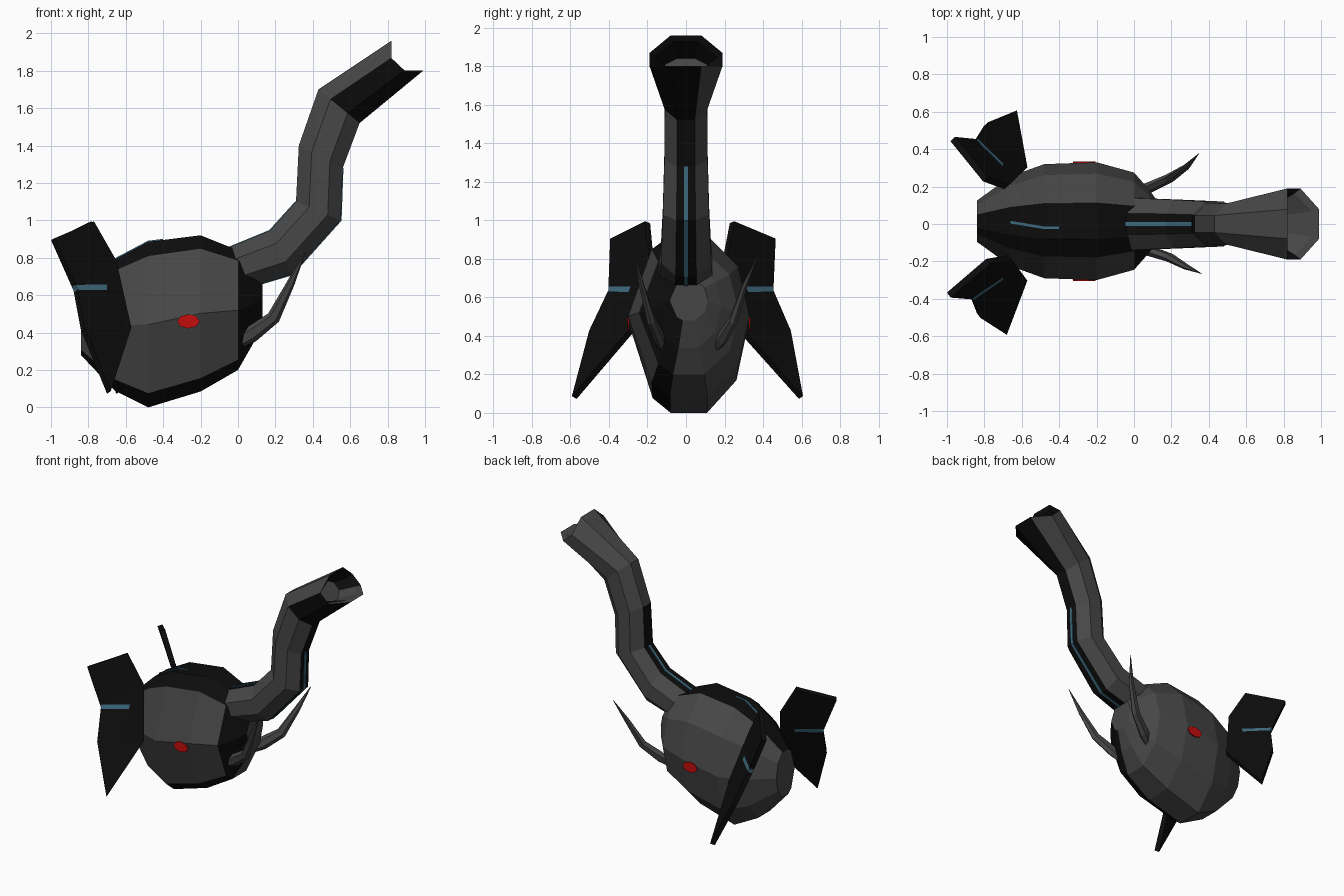
import bpy, bmesh, math
from mathutils import Vector, Matrix

if "Cube" in bpy.data.objects:
    bpy.data.objects.remove(bpy.data.objects["Cube"])


def material(name, r, g, b):
    m = bpy.data.materials.new(name)
    m.diffuse_color = (r, g, b, 1)
    m.use_nodes = True
    m.node_tree.nodes["Principled BSDF"].inputs["Base Color"].default_value = m.diffuse_color
    return m


GREY = material("charcoal grey", 0.062, 0.062, 0.062)
BLACK = material("near black", 0.004, 0.004, 0.004)
BLUE = material("slate blue", 0.05, 0.15, 0.22)
RED = material("red", 0.55, 0.004, 0.004)


def finish(bm, name, mats):
    bmesh.ops.recalc_face_normals(bm, faces=bm.faces[:])
    me = bpy.data.meshes.new(name)
    bm.to_mesh(me)
    bm.free()
    for m in mats:
        me.materials.append(m)
    ob = bpy.data.objects.new(name, me)
    bpy.context.collection.objects.link(ob)
    return ob


def loft(name, rings, mats, rule=lambda band, side: 0):
    """Skin a row of equal rings; rule picks the material per band and side."""
    bm = bmesh.new()
    vs = [[bm.verts.new(p) for p in r] for r in rings]
    n = len(vs[0])
    for i in range(len(vs) - 1):
        for j in range(n):
            k = (j + 1) % n
            f = bm.faces.new((vs[i][j], vs[i][k], vs[i + 1][k], vs[i + 1][j]))
            f.material_index = rule(i, j)
    bm.faces.new(vs[0])
    bm.faces.new(vs[-1])
    return finish(bm, name, mats)


def ribbon(name, pts, side, width):
    """Thin painted stripe along a path."""
    bm = bmesh.new()
    s = Vector(side) * width / 2
    rows = [(bm.verts.new(Vector(p) - s), bm.verts.new(Vector(p) + s)) for p in pts]
    for a, b in zip(rows, rows[1:]):
        bm.faces.new((a[0], a[1], b[1], b[0]))
    ob = finish(bm, name, [BLUE])
    mod = ob.modifiers.new("thickness", "SOLIDIFY")
    mod.thickness = 0.008
    mod.offset = 0


# Head: sections along x as (x, low z, high z, half width)
HEAD_Y = 0.015
stations = [(-0.84, 0.28, 0.62, 0.11), (-0.66, 0.09, 0.79, 0.24), (-0.48, 0.0, 0.885, 0.305),
            (-0.2, 0.085, 0.92, 0.315), (0.0, 0.2, 0.84, 0.26), (0.08, 0.34, 0.76, 0.17),
            (0.13, 0.48, 0.69, 0.1)]
angles = [math.radians(a) for a in (18, 54, 90, 126, 162, 198, 218, 270, 322, 342)]
rings = []
for x, lo, hi, w in stations:
    h = (hi - lo) / 2 / math.cos(math.radians(18))
    rings.append([(x, HEAD_Y + w * math.sin(a), (lo + hi) / 2 + h * math.cos(a)) for a in angles])
loft("head", rings, [GREY, BLACK],
     lambda i, j: int(j in (5, 8, 9) or (i >= 4 and j in (6, 7))))

# Trunk: upper point, lower point (x, z) and half width
sections = [((-0.06, 0.85), (0.02, 0.63), 0.14), ((0.17, 0.945), (0.29, 0.71), 0.13),
            ((0.31, 1.1), (0.55, 1.0), 0.12), ((0.325, 1.4), (0.56, 1.28), 0.112),
            ((0.43, 1.7), (0.65, 1.52), 0.11), ((0.82, 1.96), (0.99, 1.8), 0.19),
            ((0.81, 1.93), (0.95, 1.80), 0.165), ((0.69, 1.84), (0.80, 1.73), 0.11)]
C = math.cos(math.pi / 8)
rings = []
for i, (u, l, w) in enumerate(sections):
    u, l = Vector((u[0], 0, u[1])), Vector((l[0], 0, l[1]))
    c, h = (u + l) / 2, (u - l) / 2 / C
    notch = Vector((-0.05, 0, -0.045)) if i in (5, 6) else Vector()
    ring = []
    for k in range(8):
        a = math.pi / 8 + k * math.pi / 4
        ring.append(c + h * math.cos(a) + Vector((0, w / C * math.sin(a), 0))
                    + notch * (abs(math.sin(a)) > 0.7))
    rings.append(ring)


def trunk_rule(i, j):
    if i >= 5:                       # mouth of the trunk
        return int(j not in (2, 3, 4))
    if i == 4:                       # flared end
        return int(j in (3, 4, 5))
    return int(j == 3 or (j == 7 and i < 3))


loft("trunk", rings, [GREY, BLACK], trunk_rule)

# Painted stripes on trunk and head
up = [Vector((s[0][0], 0, s[0][1])) for s in sections]
low = [Vector((s[1][0], 0, s[1][1])) for s in sections]
ribbon("trunk_top_stripe", [up[0], up[1], up[2]], (0, 1, 0), 0.02)
ribbon("trunk_under_stripe", [low[0].lerp(low[1], 0.3), low[1], low[2], low[3]], (0, 1, 0), 0.02)
ribbon("head_top_stripe", [(-0.66, 0.01, 0.792), (-0.48, -0.02, 0.887), (-0.4, -0.02, 0.897)],
       (0, 1, 0), 0.014)

# Ears: folded plates with a blue band cut in
ear_pts = [(-0.78, -0.2, 0.99), (-0.99, -0.38, 0.9), (-0.87, -0.39, 0.63), (-0.83, -0.49, 0.42),
           (-0.69, -0.58, 0.08), (-0.58, -0.29, 0.42), (-0.66, -0.18, 0.78)]
for side, name in ((1, "ear_front"), (-1, "ear_back")):
    bm = bmesh.new()
    v = [bm.verts.new(p) for p in ear_pts]
    for q in ((0, 1, 2, 6), (6, 2, 3, 5), (3, 4, 5)):
        bm.faces.new([v[k] for k in q])
    for co, no in (((0, 0, 0.622), (0, 0, 1)), ((0, 0, 0.65), (0, 0, 1)), ((-0.71, 0, 0), (1, 0, 0))):
        bmesh.ops.bisect_plane(bm, geom=bm.verts[:] + bm.edges[:] + bm.faces[:],
                               plane_co=co, plane_no=no, dist=1e-5)
    for f in bm.faces:
        c = f.calc_center_median()
        f.material_index = int(0.622 < c.z < 0.65 and c.x < -0.71)
    if side < 0:                     # far ear: mirrored and swung slightly forward
        pivot = Vector((-0.57, 0.3, 0))
        bm.transform(Matrix.Translation(pivot) @ Matrix.Rotation(-0.18, 4, "Z")
                     @ Matrix.Translation(-pivot) @ Matrix.Scale(-1, 4, (0, 1, 0)))
    ob = finish(bm, name, [BLACK, BLUE])
    mod = ob.modifiers.new("thickness", "SOLIDIFY")
    mod.thickness = 0.035
    mod.offset = 0

# Tusks: tapering curved spikes
tusks = {"tusk_front": [(-0.03, -0.12, 0.33), (0.07, -0.14, 0.39), (0.19, -0.18, 0.48),
                        (0.28, -0.23, 0.66), (0.36, -0.265, 0.83)],
         "tusk_back": [(-0.03, 0.14, 0.33), (0.07, 0.19, 0.39), (0.19, 0.245, 0.48),
                       (0.28, 0.305, 0.66), (0.345, 0.375, 0.82)]}
for name, path in tusks.items():
    path = [Vector(p) for p in path]
    rings = []
    for i, r in enumerate((0.03, 0.045, 0.036, 0.022, 0.002)):
        t = (path[min(i + 1, 4)] - path[max(i - 1, 0)]).normalized()
        a = t.cross(Vector((0, 1, 0))).normalized()
        b = t.cross(a)
        rings.append([path[i] + r * (a * math.cos(k * math.tau / 6) + 0.65 * b * math.sin(k * math.tau / 6))
                      for k in range(6)])
    loft(name, rings, [GREY])

# Eyes: thin oval plates
for s, name in ((-1, "eye_front"), (1, "eye_back")):
    rings = [[(-0.265 + 0.06 * math.cos(k * math.tau / 8), HEAD_Y + s * y,
               0.46 + 0.038 * math.sin(k * math.tau / 8)) for k in range(8)] for y in (0.311, 0.319)]
    loft(name, rings, [RED])
